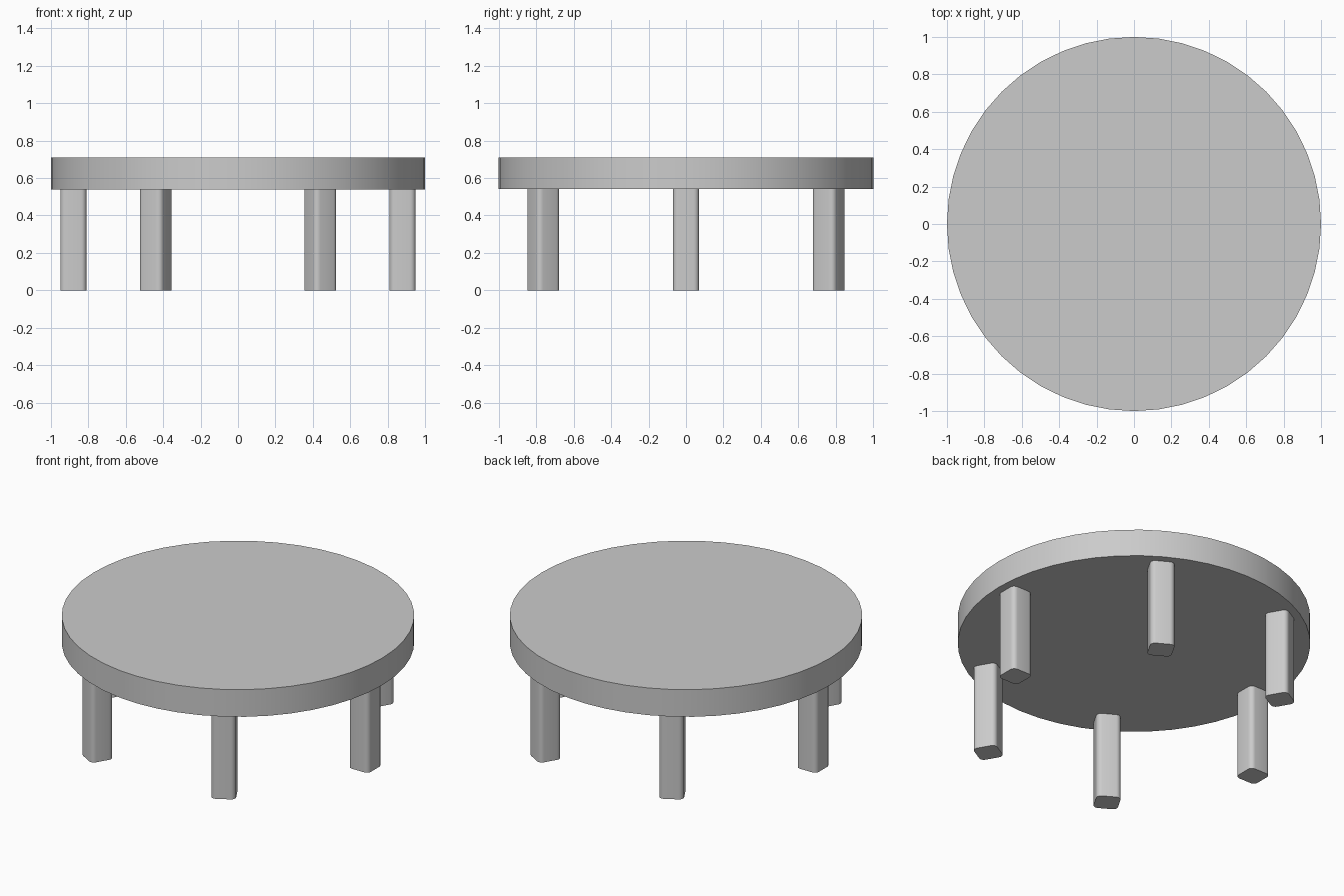
import bpy
import bmesh
import math
from mathutils import Matrix

cube = bpy.data.objects.get("Cube")
if cube:
    bpy.data.objects.remove(cube, do_unlink=True)

TOP_Z, UNDER_Z = 0.71, 0.54
LEG_RING, LEG_WIDTH, LEG_ROUND, LEG_COUNT = 0.88, 0.14, 0.029, 6

grey = bpy.data.materials.new("plain grey")
grey.use_nodes = True
grey.diffuse_color = (0.6, 0.6, 0.6, 1)
grey.node_tree.nodes["Principled BSDF"].inputs["Base Color"].default_value = grey.diffuse_color


def add_object(name, bm):
    """Turn a bmesh into a grey object with smooth sides and sharp rims."""
    mesh = bpy.data.meshes.new(name)
    bm.to_mesh(mesh)
    bm.free()
    mesh.materials.append(grey)
    obj = bpy.data.objects.new(name, mesh)
    bpy.context.collection.objects.link(obj)
    bpy.ops.object.select_all(action="DESELECT")
    obj.select_set(True)
    bpy.context.view_layer.objects.active = obj
    bpy.ops.object.shade_smooth_by_angle(angle=math.radians(35))
    return obj


# Round table top
bm = bmesh.new()
bmesh.ops.create_cone(bm, cap_ends=True, segments=48, radius1=1, radius2=1,
                      depth=TOP_Z - UNDER_Z,
                      matrix=Matrix.Translation((0, 0, (TOP_Z + UNDER_Z) / 2)))
add_object("table_top", bm)

# Square legs with rounded upright edges, spaced in a ring
for i in range(LEG_COUNT):
    bm = bmesh.new()
    bmesh.ops.create_cube(bm, size=1, matrix=Matrix.Diagonal((LEG_WIDTH, LEG_WIDTH, UNDER_Z, 1)))
    uprights = [e for e in bm.edges
                if abs(e.verts[0].co.z - e.verts[1].co.z) > UNDER_Z / 2]
    bmesh.ops.bevel(bm, geom=uprights, offset=LEG_ROUND, segments=5,
                    profile=0.5, affect="EDGES")
    place = (Matrix.Rotation(math.tau * i / LEG_COUNT, 4, "Z")
             @ Matrix.Translation((LEG_RING, 0, UNDER_Z / 2)))
    bmesh.ops.transform(bm, matrix=place, verts=bm.verts)
    add_object(f"leg_{i + 1}", bm)
